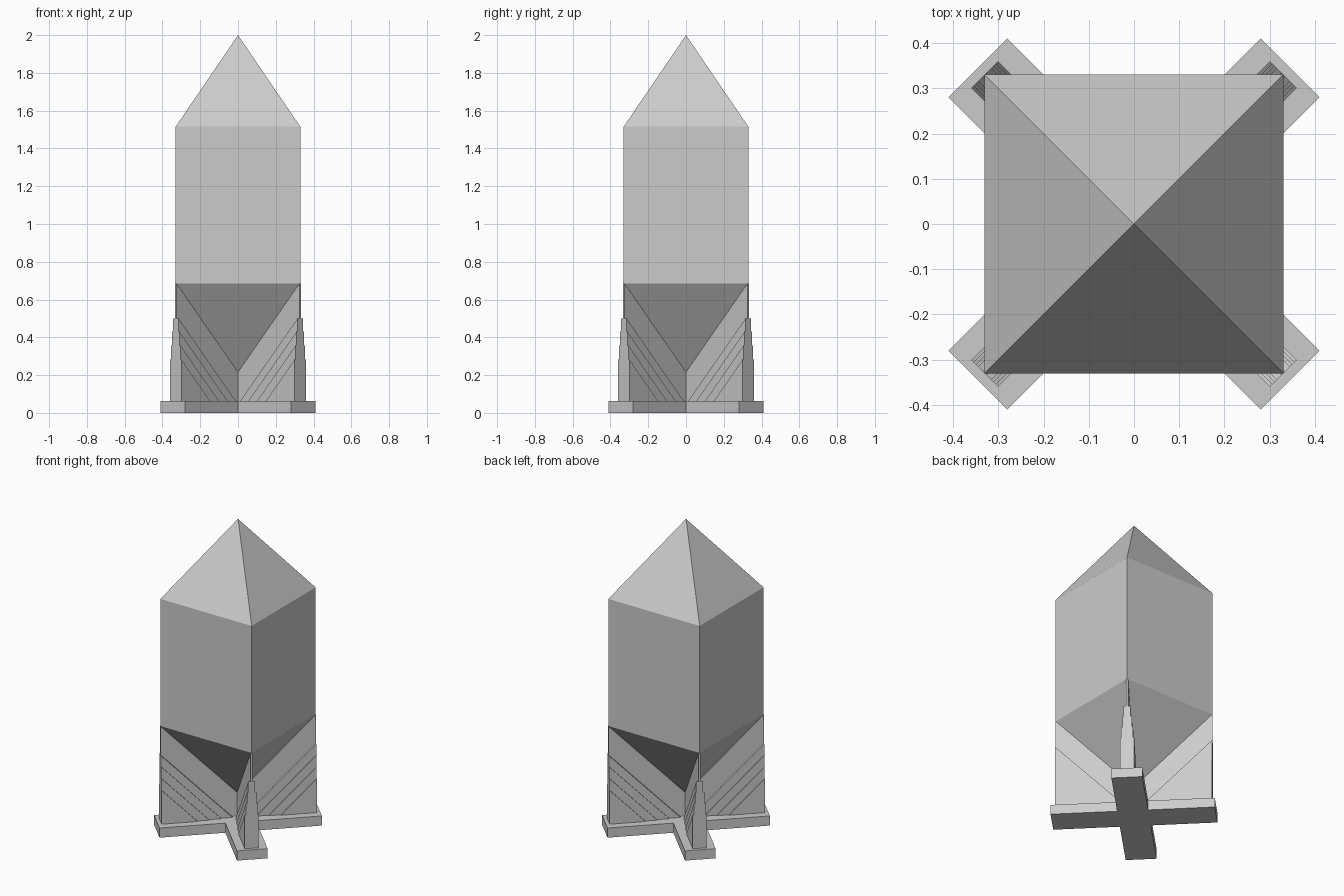
import bpy, bmesh
from math import radians, sqrt
from mathutils import Matrix

cube = bpy.data.objects.get("Cube")
if cube:
    bpy.data.objects.remove(cube)

grey = bpy.data.materials.new("light_grey")
grey.use_nodes = True
colour = (0.6, 0.6, 0.6, 1)
grey.diffuse_color = colour
grey.node_tree.nodes["Principled BSDF"].inputs["Base Color"].default_value = colour

HALF = 0.33                 # half width of the bin
EAVE, TOP = 1.515, 2.0      # roof
RIM, TIP = 0.685, 0.21      # hopper
SLAB = 0.063                # height of the base
CORNER = HALF * sqrt(2)     # radial distance of the bin corners
SLOPE = (RIM - TIP) / CORNER


def finish(name, bm):
    bmesh.ops.recalc_face_normals(bm, faces=bm.faces)
    mesh = bpy.data.meshes.new(name)
    bm.to_mesh(mesh)
    bm.free()
    mesh.materials.append(grey)
    ob = bpy.data.objects.new(name, mesh)
    bpy.context.collection.objects.link(ob)
    return ob


def extrude_profile(name, points, direction, turn=0):
    """Solid made by sweeping a flat outline, then turning it about z."""
    bm = bmesh.new()
    face = bm.faces.new([bm.verts.new(p) for p in points])
    swept = bmesh.ops.extrude_face_region(bm, geom=[face])["geom"]
    verts = [v for v in swept if isinstance(v, bmesh.types.BMVert)]
    bmesh.ops.translate(bm, verts=verts, vec=direction)
    bmesh.ops.rotate(bm, verts=bm.verts, matrix=Matrix.Rotation(radians(turn), 3, "Z"))
    return finish(name, bm)


# Bin: square body with a pyramid roof and an inverted pyramid hopper
bm = bmesh.new()
square = [(-HALF, -HALF), (HALF, -HALF), (HALF, HALF), (-HALF, HALF)]
low = [bm.verts.new((x, y, RIM)) for x, y in square]
high = [bm.verts.new((x, y, EAVE)) for x, y in square]
tip, peak = bm.verts.new((0, 0, TIP)), bm.verts.new((0, 0, TOP))
for i in range(4):
    j = (i + 1) % 4
    bm.faces.new((low[i], low[j], high[j], high[i]))
    bm.faces.new((high[i], high[j], peak))
    bm.faces.new((low[j], low[i], tip))
finish("storage_bin", bm)

# Base: flat cross on the diagonals
W, L = 0.092, 0.488
quarter = [(W, -W), (L, -W), (L, W)]
outline = []
for k in range(4):
    spin = Matrix.Rotation(radians(90 * k + 45), 3, "Z")
    outline += [spin @ Matrix.Translation((x, y, 0)).translation for x, y in quarter]
extrude_profile("cross_base", outline, (0, 0, SLAB))

# Supports: thin web under each hopper edge with thicker stepped gussets
layers = [(0.5, 0.021), (0.43, 0.028), (0.357, 0.035), (0.283, 0.042)]
for k, corner in enumerate(("back_left", "back_right", "front_right", "front_left")):
    turn = 45 + 90 * k
    t = 0.006
    web = [(0, -t, SLAB), (CORNER, -t, SLAB), (CORNER, -t, RIM), (0, -t, TIP)]
    extrude_profile(corner + "_web", web, (0, 2 * t, 0), turn)
    for n, (z, w) in enumerate(layers):
        inner = CORNER - (z - SLAB) / SLOPE
        plate = [(inner, -w, SLAB), (CORNER, -w, SLAB), (CORNER, -w, z)]
        extrude_profile(f"{corner}_gusset_{n + 1}", plate, (0, 2 * w, 0), turn)
